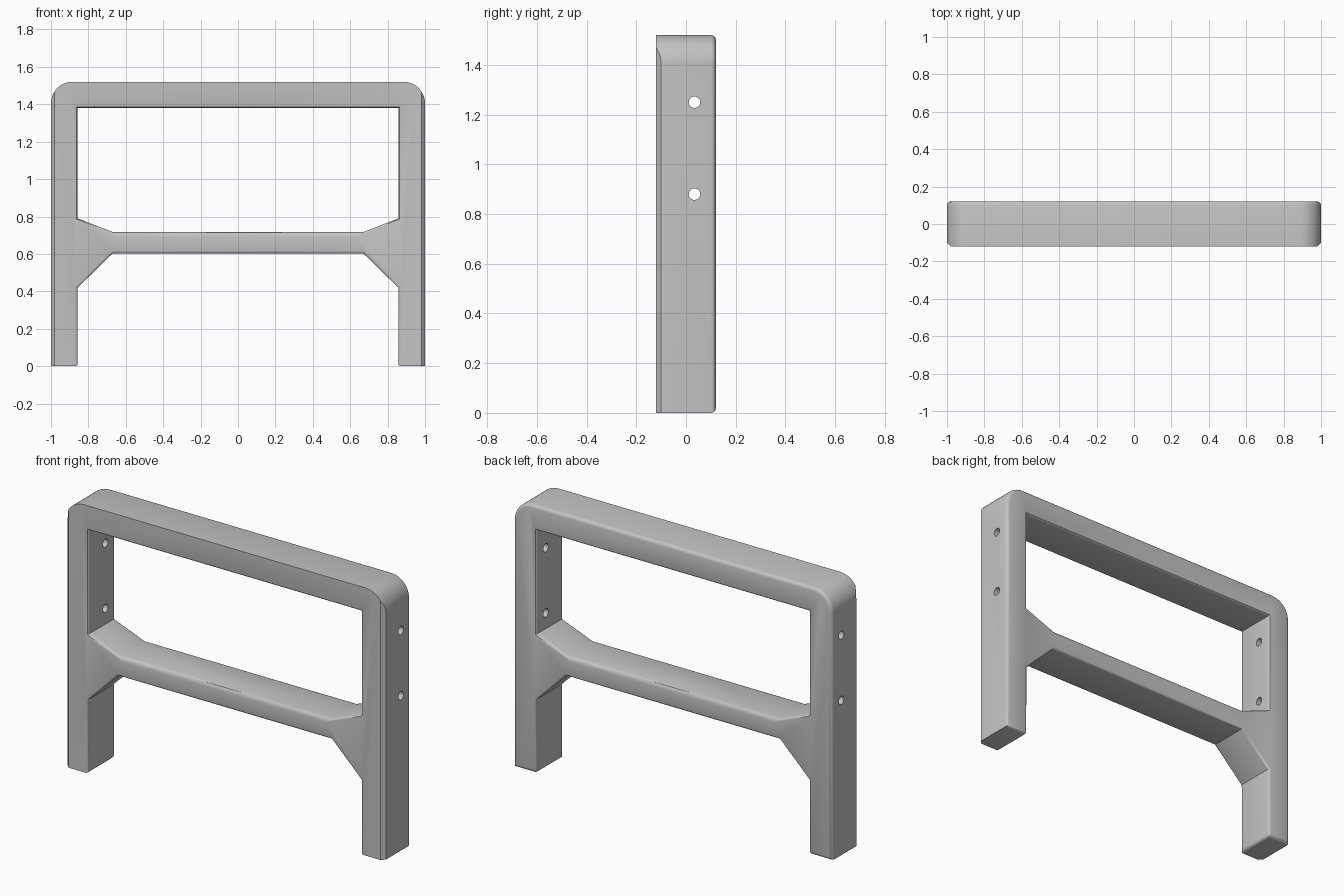
import bpy, bmesh, math
from mathutils import Vector

cube = bpy.data.objects.get("Cube")
if cube:
    bpy.data.objects.remove(cube, do_unlink=True)

HALF_DEPTH, HEIGHT, CORNER = 0.12, 1.52, 0.115
INNER_X, BRACE_X = 0.857, 0.67
BAR_TOP, BAR_BOTTOM = 0.717, 0.603

grey = bpy.data.materials.new("warm_grey")
grey.use_nodes = True
colour = (0.55, 0.55, 0.55, 1)
grey.diffuse_color = colour
grey.node_tree.nodes["Principled BSDF"].inputs["Base Color"].default_value = colour

# Half outline of the frame: top rail, rounded corner, leg, braces, crossbar
outline = [(0, HEIGHT)]
for i in range(13):
    a = math.pi / 2 * (1 - i / 12)
    outline.append((1 - CORNER + CORNER * math.cos(a),
                    HEIGHT - CORNER + CORNER * math.sin(a)))
outline += [(1, 0), (INNER_X, 0), (INNER_X, 0.42), (BRACE_X, BAR_BOTTOM),
            (0, BAR_BOTTOM), (0, BAR_TOP), (BRACE_X, BAR_TOP),
            (INNER_X, 0.79), (INNER_X, 1.38), (0, 1.38)]

bm = bmesh.new()
front = [bm.verts.new((x, -HALF_DEPTH, z)) for x, z in outline]
back = [bm.verts.new((x, HALF_DEPTH, z)) for x, z in outline]
bm.faces.new(front)
bm.faces.new(back[::-1])
count = len(outline)
for i in range(count):
    j = (i + 1) % count
    if outline[i][0] > 0 or outline[j][0] > 0:
        bm.faces.new((front[i], back[i], back[j], front[j]))
bmesh.ops.recalc_face_normals(bm, faces=bm.faces[:])

# Edge rounding: whole back contour, inner front contour, inner foot edge
weight = bm.edges.layers.float.new("bevel_weight_edge")
for e in bm.edges:
    a, b = (v.co for v in e.verts)
    mid = (a + b) / 2
    if mid.x < 1e-4:
        continue
    along_depth = abs(a.y - b.y) > 0.1
    inner = mid.x < INNER_X + 0.001 and 0.01 < mid.z < 1.4
    if along_depth:
        if abs(mid.z) < 1e-4 and mid.x < 0.9:
            e[weight] = 0.6
    elif abs(mid.z - BAR_TOP) < 0.001:
        e[weight] = 1.0
    elif inner:
        e[weight] = 0.5
    elif mid.y > 0:
        e[weight] = 0.75

# Straight chamfer down the outer front corner of the leg
cut = bmesh.ops.bisect_plane(
    bm, geom=bm.verts[:] + bm.edges[:] + bm.faces[:], dist=1e-5,
    plane_co=Vector((1, -HALF_DEPTH + 0.02, 0)),
    plane_no=Vector((1, -1, 0)).normalized(), clear_outer=True)
rim = [g for g in cut["geom_cut"] if isinstance(g, bmesh.types.BMEdge)]
bmesh.ops.holes_fill(bm, edges=[e for e in bm.edges
                                if e.is_boundary and min(v.co.x for v in e.verts) > 0.5], sides=0)
bmesh.ops.recalc_face_normals(bm, faces=bm.faces[:])

mesh = bpy.data.meshes.new("frame")
bm.to_mesh(mesh)
bm.free()
mesh.materials.append(grey)
frame = bpy.data.objects.new("frame", mesh)
bpy.context.collection.objects.link(frame)

mirror = frame.modifiers.new("mirror", 'MIRROR')
mirror.use_clip = True
bevel = frame.modifiers.new("rounded_edges", 'BEVEL')
bevel.limit_method = 'WEIGHT'
bevel.width = 0.025
bevel.segments = 3

# Bolt holes through both legs
cutters = []
for z in (0.88, 1.25):
    bpy.ops.mesh.primitive_cylinder_add(vertices=32, radius=0.023, depth=2.4,
                                        location=(0, 0.034, z),
                                        rotation=(0, math.pi / 2, 0))
    cutter = bpy.context.object
    cutter.name = "hole_cutter"
    cutter.hide_render = True
    cutter.data.materials.append(grey)
    hole = frame.modifiers.new("bolt_hole", 'BOOLEAN')
    hole.operation = 'DIFFERENCE'
    hole.solver = 'EXACT'
    hole.object = cutter
    cutters.append(cutter)

bpy.ops.object.select_all(action='DESELECT')
frame.select_set(True)
bpy.context.view_layer.objects.active = frame
for m in list(frame.modifiers):
    bpy.ops.object.modifier_apply(modifier=m.name)
for c in cutters:
    bpy.data.objects.remove(c, do_unlink=True)
bpy.ops.object.shade_smooth_by_angle(angle=math.radians(32))
